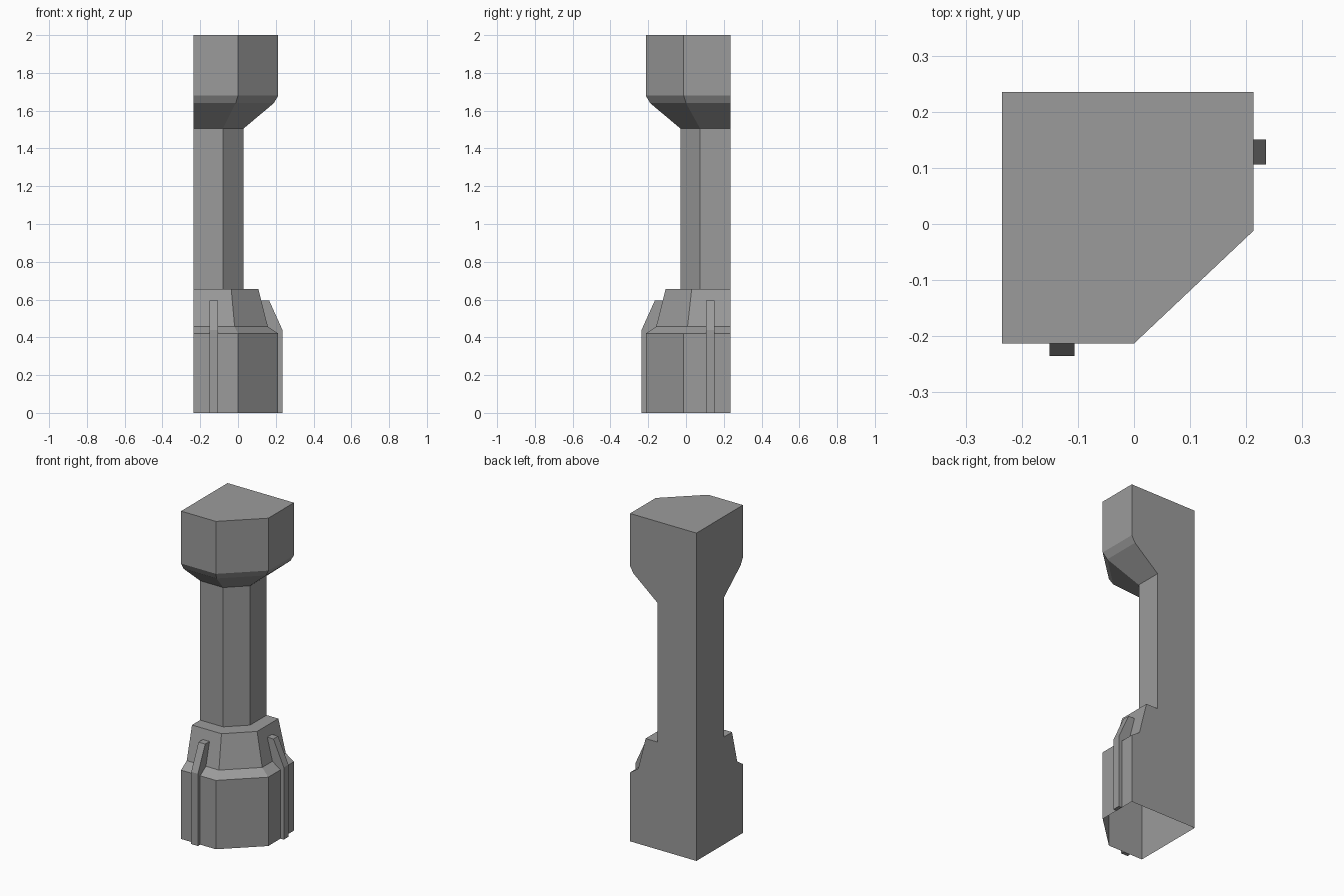
import bpy
import bmesh

cube = bpy.data.objects.get("Cube")
if cube:
    bpy.data.objects.remove(cube, do_unlink=True)

BACK = 0.235      # the two flat wall sides meet at (-BACK, BACK)

stone = bpy.data.materials.new("grey stone")
stone.use_nodes = True
GREY = (0.33, 0.33, 0.33, 1.0)
stone.diffuse_color = GREY
stone.node_tree.nodes["Principled BSDF"].inputs["Base Color"].default_value = GREY


def make_object(name, bm):
    bmesh.ops.recalc_face_normals(bm, faces=bm.faces)
    mesh = bpy.data.meshes.new(name)
    bm.to_mesh(mesh)
    bm.free()
    mesh.materials.append(stone)
    obj = bpy.data.objects.new(name, mesh)
    bpy.context.collection.objects.link(obj)
    return obj


# Corner pillar: stacked five-sided sections
# (height, outer reach, chamfer start in x, chamfer end in y)
SECTIONS = [
    (0.0, 0.213, 0.0, -0.012),
    (0.42, 0.213, 0.0, -0.012),
    (0.457, 0.158, -0.018, 0.008),
    (0.655, 0.108, -0.036, 0.03),
    (0.655, 0.029, -0.08, 0.075),
    (1.505, 0.029, -0.08, 0.075),
    (1.64, 0.19, -0.012, 0.0),
    (1.68, 0.213, 0.0, -0.012),
    (2.0, 0.213, 0.0, -0.012),
]

bm = bmesh.new()
rings = []
for z, reach, cut_x, cut_y in SECTIONS:
    outline = [(-BACK, BACK), (-BACK, -reach), (cut_x, -reach),
               (reach, cut_y), (reach, BACK)]
    rings.append([bm.verts.new((x, y, z)) for x, y in outline])
for low, high in zip(rings, rings[1:]):
    for i in range(5):
        j = (i + 1) % 5
        if low[0].co.z == high[0].co.z and i in (0, 4):
            continue          # flat ledge has no width along the wall sides
        bm.faces.new((low[i], low[j], high[j], high[i]))
bm.faces.new(rings[-1])       # closed top, open underside
bmesh.ops.remove_doubles(bm, verts=bm.verts, dist=0.0001)
make_object("corner_pillar", bm)

# Thin ribs on the base: (distance outward, height)
RIB_PROFILE = [(0.213, 0.0), (0.235, 0.0), (0.235, 0.44), (0.165, 0.595),
               (0.123, 0.595), (0.158, 0.457), (0.213, 0.42)]
RIB_SIDES = (0.106, 0.151)


def make_rib(name, place):
    bm = bmesh.new()
    near, far = ([bm.verts.new(place(out, side, z)) for out, z in RIB_PROFILE]
                 for side in RIB_SIDES)
    bm.faces.new(near)
    bm.faces.new(far)
    count = len(RIB_PROFILE)
    for i in range(count):
        j = (i + 1) % count
        bm.faces.new((near[i], near[j], far[j], far[i]))
    make_object(name, bm)


make_rib("left_rib", lambda out, side, z: (out, side, z))
make_rib("front_rib", lambda out, side, z: (-side, -out, z))
